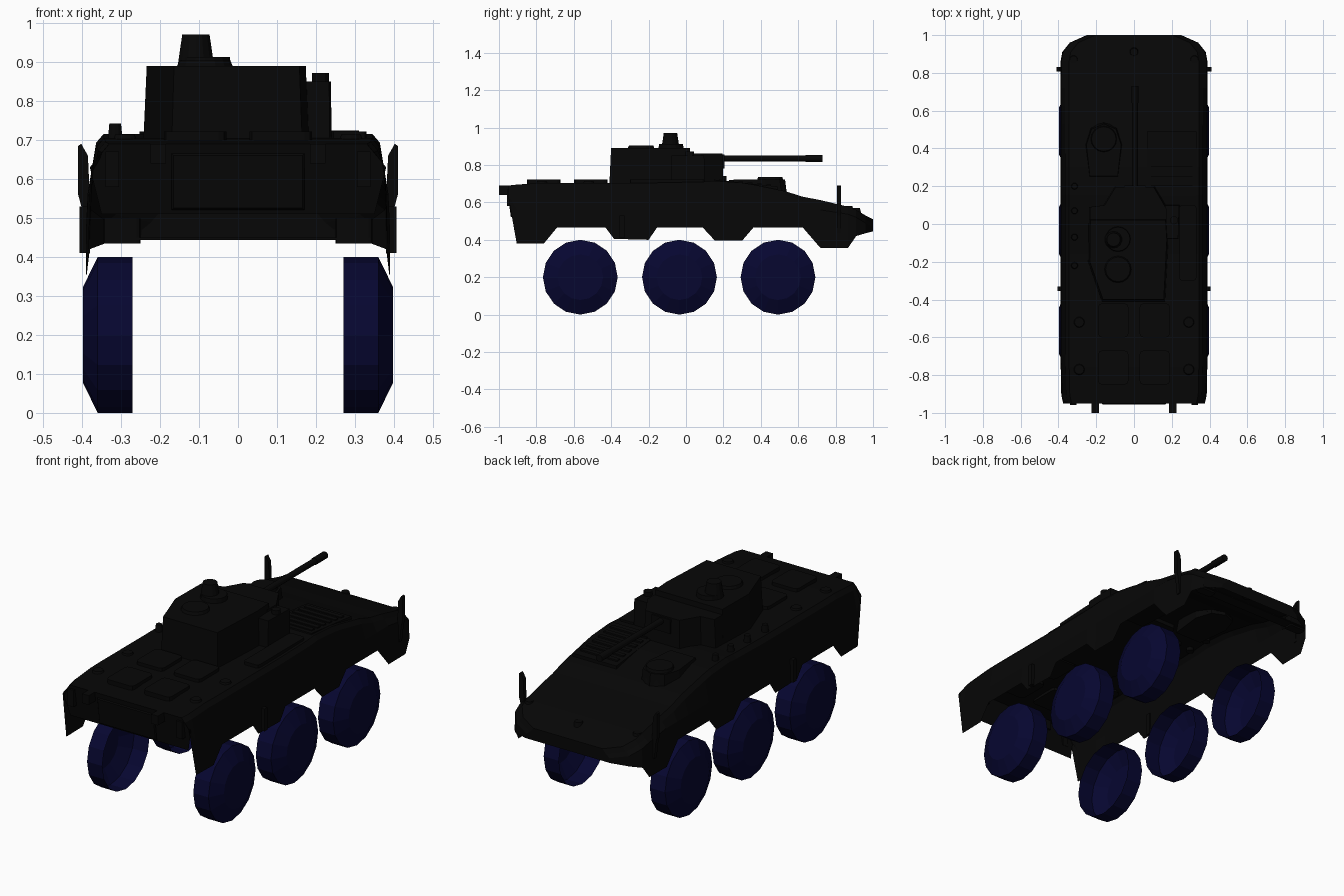
import bpy, bmesh, math
from mathutils import Matrix, Vector

if "Cube" in bpy.data.objects:
    bpy.data.objects.remove(bpy.data.objects["Cube"], do_unlink=True)


def material(name, color):
    m = bpy.data.materials.new(name)
    m.use_nodes = True
    m.diffuse_color = color
    m.node_tree.nodes["Principled BSDF"].inputs["Base Color"].default_value = color
    return m


BLACK = material("hull black", (0.002, 0.002, 0.002, 1))
NAVY = material("wheel navy", (0.002, 0.002, 0.03, 1))


def finish(name, bm, mat=BLACK, recalc=True):
    if recalc:
        bmesh.ops.recalc_face_normals(bm, faces=bm.faces)
    me = bpy.data.meshes.new(name)
    bm.to_mesh(me)
    bm.free()
    me.materials.append(mat)
    ob = bpy.data.objects.new(name, me)
    bpy.context.collection.objects.link(ob)
    return ob


def box(name, x, y, z, bevel=0.0):
    """Box from (low, high) ranges."""
    bm = bmesh.new()
    bmesh.ops.create_cube(bm, size=1)
    for v in bm.verts:
        v.co = Vector([(r[0] + r[1]) / 2 + c * (r[1] - r[0]) for r, c in zip((x, y, z), v.co)])
    if bevel:
        up = [e for e in bm.edges if abs(e.verts[0].co.z - e.verts[1].co.z) > 1e-4]
        bmesh.ops.bevel(bm, geom=up, offset=bevel, segments=2, affect='EDGES', profile=0.5)
    return finish(name, bm)


def pair(name, x, y, z, bevel=0.0):
    box("left_" + name, x, y, z, bevel)
    box("right_" + name, (-x[1], -x[0]), y, z, bevel)


def rod(name, start, end, r1, r2=None, sides=12):
    a, b = Vector(start), Vector(end)
    bm = bmesh.new()
    bmesh.ops.create_cone(bm, cap_ends=True, segments=sides, radius1=r1,
                          radius2=r1 if r2 is None else r2, depth=(b - a).length)
    turn = (b - a).to_track_quat('Z', 'Y').to_matrix().to_4x4()
    bmesh.ops.transform(bm, matrix=Matrix.Translation((a + b) / 2) @ turn, verts=bm.verts)
    return finish(name, bm)


def solid(name, low_pts, top_pts):
    """Closed solid between two matching loops of points."""
    bm = bmesh.new()
    low = [bm.verts.new(p) for p in low_pts]
    top = [bm.verts.new(p) for p in top_pts]
    bm.faces.new(low)
    bm.faces.new(top)
    for i in range(len(low)):
        j = (i + 1) % len(low)
        bm.faces.new((low[i], low[j], top[j], top[i]))
    return finish(name, bm)


def prism(name, plan, z0, z1, scale=1.0):
    """Extruded plan outline whose top is scaled about its centre."""
    cx = sum(p[0] for p in plan) / len(plan)
    cy = sum(p[1] for p in plan) / len(plan)
    return solid(name, [(x, y, z0) for x, y in plan],
                 [(cx + (x - cx) * scale, cy + (y - cy) * scale, z1) for x, y in plan])


# Hull shell, open underneath: y, skirt bottom, deck height, half width
stations = [
    (-0.95, 0.63, 0.69, 0.375), (-0.905, 0.38, 0.695, 0.385), (-0.76, 0.38, 0.705, 0.388),
    (-0.69, 0.465, 0.705, 0.39), (-0.43, 0.465, 0.705, 0.39), (-0.385, 0.405, 0.705, 0.39),
    (-0.20, 0.40, 0.705, 0.39), (-0.155, 0.465, 0.705, 0.39), (0.09, 0.465, 0.71, 0.39),
    (0.155, 0.395, 0.715, 0.39), (0.30, 0.395, 0.705, 0.39), (0.36, 0.465, 0.695, 0.39),
    (0.53, 0.465, 0.66, 0.39), (0.625, 0.465, 0.63, 0.39), (0.72, 0.355, 0.612, 0.39),
    (0.865, 0.355, 0.577, 0.388), (0.91, 0.42, 0.56, 0.38), (0.96, 0.435, 0.53, 0.34),
    (1.0, 0.445, 0.51, 0.25)]
bm = bmesh.new()
rows = []
for y, zb, zt, w in stations:
    shoulder = max(zb + 0.01, min(0.56, zt - 0.04))
    half = [(w, zb), (w - 0.004, shoulder), (w - 0.026, zt - 0.022), (w - 0.045, zt)]
    line = half + [(-x, z) for x, z in reversed(half)]
    rows.append([bm.verts.new((x, y, z)) for x, z in line])
for a, b in zip(rows, rows[1:]):
    for i in range(len(a) - 1):
        bm.faces.new((a[i], b[i], b[i + 1], a[i + 1]))
bm.faces.new(rows[-1])
bmesh.ops.recalc_face_normals(bm, faces=bm.faces)
bm.faces.ensure_lookup_table()
if max(bm.faces, key=lambda f: f.calc_center_median().z).normal.z < 0:
    bmesh.ops.reverse_faces(bm, faces=bm.faces)
finish("hull_shell", bm, recalc=False)

# Rear wall and lower nose plate
bm = bmesh.new()
wall = [(-0.33, -0.95, 0.69), (-0.38, -0.94, 0.63), (-0.35, -0.92, 0.51),
        (0.35, -0.92, 0.51), (0.38, -0.94, 0.63), (0.33, -0.95, 0.69)]
bm.faces.new([bm.verts.new(p) for p in wall])
finish("rear_wall", bm, recalc=False)
solid("rear_door", [(-0.17, -0.93, 0.52), (0.17, -0.93, 0.52), (0.17, -0.95, 0.665), (-0.17, -0.95, 0.665)],
      [(-0.165, -0.937, 0.525), (0.165, -0.937, 0.525), (0.165, -0.955, 0.66), (-0.165, -0.955, 0.66)])
box("nose_lower_plate", (-0.34, 0.34), (0.90, 0.96), (0.444, 0.45))
pair("nose_bumper", (0.25, 0.345), (0.90, 0.95), (0.435, 0.50), 0.01)
pair("rear_bracket", (0.185, 0.225), (-1.0, -0.93), (0.64, 0.69))
pair("rear_lamp", (0.305, 0.34), (-0.958, -0.93), (0.58, 0.67))

# Side fittings: mirrors taper towards the bottom and the top
for s, label in ((1, "left"), (-1, "right")):
    outline = [(0.392, 0.44), (0.402, 0.53), (0.41, 0.56), (0.41, 0.685),
               (0.402, 0.69), (0.385, 0.66), (0.38, 0.55), (0.384, 0.44)]
    solid(label + "_mirror", [(s * x, 0.808, z) for x, z in outline],
          [(s * x, 0.83, z) for x, z in outline])
pair("side_step", (0.38, 0.406), (-0.355, -0.33), (0.41, 0.53))

# Rear deck hatches and lifting eyes
for i, y in enumerate((-0.85, -0.60)):
    pair("deck_hatch_%d" % i, (0.03, 0.19), (y, y + 0.18), (0.69, 0.722), 0.02)
    for x in (-0.29, 0.29):
        rod("lifting_eye", (x, y + 0.08, 0.69), (x, y + 0.08, 0.714), 0.035, 0.025)
for y in (0.2, 0.07, -0.07, -0.22):
    rod("deck_cap", (-0.315, y, 0.69), (-0.315, y, 0.742), 0.02, 0.015)
box("left_stowage_box", (0.24, 0.33), (-0.3, 0.1), (0.69, 0.722), 0.015)

# Front deck: driver hatch, engine grille, lamps
prism("driver_hatch_base", [(-0.24, 0.24), (-0.08, 0.24), (-0.06, 0.42), (-0.09, 0.51),
                            (-0.16, 0.54), (-0.23, 0.51), (-0.26, 0.42)], 0.64, 0.722, 0.92)
rod("driver_hatch", (-0.16, 0.45, 0.66), (-0.16, 0.45, 0.737), 0.085, 0.065, 16)
solid("engine_cover", [(0.07, 0.15, 0.66), (0.33, 0.15, 0.66), (0.33, 0.49, 0.64), (0.07, 0.49, 0.64)],
      [(0.07, 0.15, 0.722), (0.33, 0.15, 0.722), (0.33, 0.49, 0.685), (0.07, 0.49, 0.685)])
for i in range(6):
    y, z = 0.18 + i * 0.05, 0.724 - i * 0.0055
    box("grille_slat", (0.09, 0.31), (y, y + 0.025), (z - 0.02, z))
for x, y, z in ((-0.32, 0.87, 0.565), (0.32, 0.87, 0.565), (0.0, 0.91, 0.555)):
    rod("nose_lamp", (x, y, z - 0.03), (x, y, z + 0.015), 0.03, 0.02)

# Turret
prism("turret_rear", [(-0.17, -0.41), (0.165, -0.41), (0.182, -0.08), (0.175, 0.03),
                      (-0.24, 0.03), (-0.243, -0.2)], 0.69, 0.89, 0.96)
prism("turret_front", [(-0.24, 0.0), (0.18, 0.0), (0.18, 0.08), (0.11, 0.20),
                       (-0.10, 0.20), (-0.16, 0.10), (-0.24, 0.09)], 0.69, 0.862, 0.96)
prism("turret_side_pod", [(0.15, -0.08), (0.235, -0.08), (0.24, 0.10), (0.15, 0.10)],
      0.69, 0.85, 0.97)
rod("pod_cap", (0.212, 0.02, 0.84), (0.212, 0.02, 0.872), 0.022)
rod("commander_hatch", (-0.085, -0.24, 0.88), (-0.085, -0.24, 0.905), 0.075, 0.065, 16)
rod("sight_base", (-0.085, -0.08, 0.88), (-0.085, -0.08, 0.913), 0.068, 0.064, 16)
rod("sight_head", (-0.108, -0.083, 0.89), (-0.108, -0.083, 0.97), 0.048, 0.036, 14)

# Gun
box("gun_mantlet", (-0.05, 0.06), (0.15, 0.205), (0.78, 0.855))
rod("gun_barrel", (0.005, 0.18, 0.835), (0.005, 0.73, 0.835), 0.016)
rod("gun_muzzle", (0.005, 0.64, 0.835), (0.005, 0.73, 0.835), 0.019)

# Wheels: turned profile, chamfered outside and open inside
profile = [(0.27, 0.2), (0.36, 0.2), (0.398, 0.122)]
SIDES = 16
for side, label in ((1, "left"), (-1, "right")):
    for y, place in ((-0.565, "rear"), (-0.035, "middle"), (0.492, "front")):
        bm = bmesh.new()
        rings = []
        for x, r in profile:
            rings.append([bm.verts.new((side * x, y + r * math.sin(math.tau * i / SIDES),
                                        0.2 + r * math.cos(math.tau * i / SIDES)))
                          for i in range(SIDES)])
        for a, b in zip(rings, rings[1:]):
            for i in range(SIDES):
                j = (i + 1) % SIDES
                bm.faces.new((a[i], a[j], b[j], b[i]))
        bm.faces.new(rings[-1])
        bmesh.ops.recalc_face_normals(bm, faces=bm.faces)
        bm.faces.ensure_lookup_table()
        if bm.faces[-1].normal.x * side < 0:
            bmesh.ops.reverse_faces(bm, faces=bm.faces)
        finish("%s_%s_wheel" % (label, place), bm, NAVY, recalc=False)
